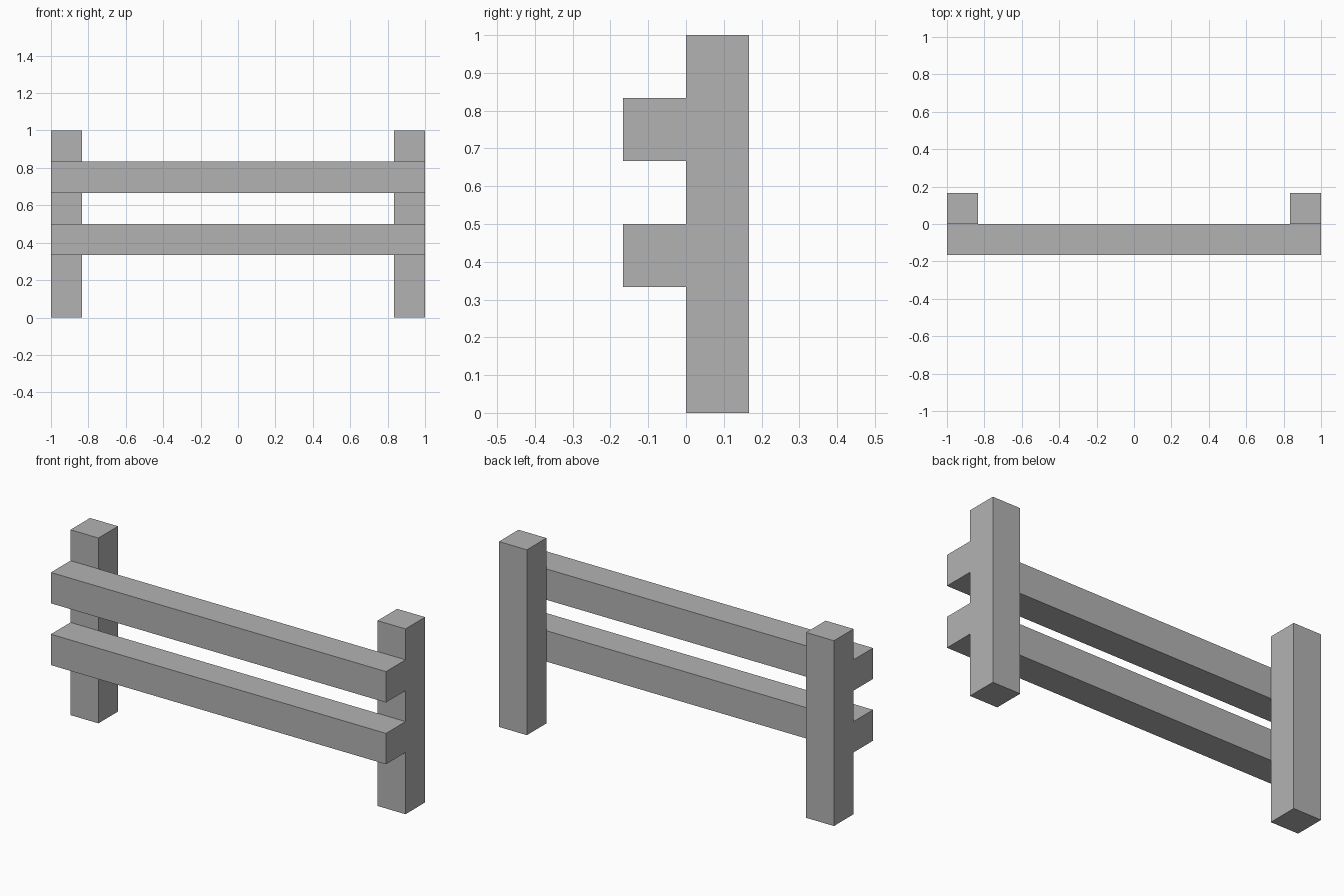
import bpy

cube = bpy.data.objects.get("Cube")
if cube:
    bpy.data.objects.remove(cube, do_unlink=True)

# Single plain grey
GREY = (0.45, 0.45, 0.45, 1.0)
grey = bpy.data.materials.new("plain_grey")
grey.use_nodes = True
grey.diffuse_color = GREY
grey.node_tree.nodes["Principled BSDF"].inputs["Base Color"].default_value = GREY

BEAM = 1 / 6  # square section shared by posts and rails


def box(name, size, centre):
    bpy.ops.mesh.primitive_cube_add(size=1, location=centre)
    obj = bpy.context.object
    obj.name = name
    obj.scale = size
    bpy.ops.object.transform_apply(location=False, rotation=False, scale=True)
    obj.data.materials.append(grey)
    return obj


# Upright posts at both ends, behind the rails
for side, sign in (("left", 1), ("right", -1)):
    box(side + "_post", (BEAM, BEAM, 1), (sign * (1 - BEAM / 2), BEAM / 2, 0.5))

# Two full-length rails against the front of the posts
for level, bottom in (("lower", 2 * BEAM), ("upper", 4 * BEAM)):
    box(level + "_rail", (2, BEAM, BEAM), (0, -BEAM / 2, bottom + BEAM / 2))
